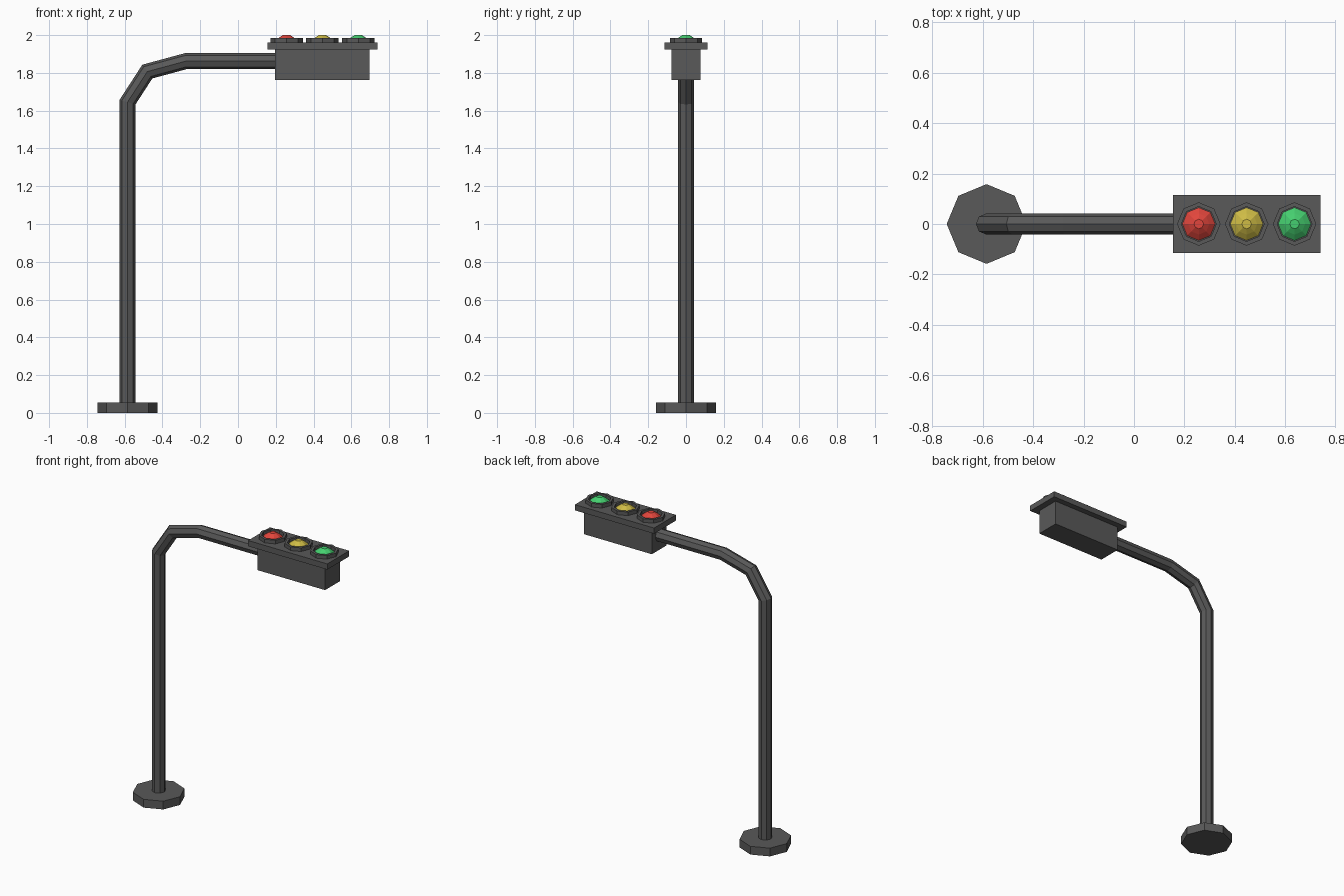
import bpy, bmesh
from math import cos, sin, pi
from mathutils import Vector

if "Cube" in bpy.data.objects:
    bpy.data.objects.remove(bpy.data.objects["Cube"])


def material(name, rgb):
    m = bpy.data.materials.new(name)
    m.diffuse_color = (*rgb, 1)
    m.use_nodes = True
    m.node_tree.nodes["Principled BSDF"].inputs["Base Color"].default_value = m.diffuse_color
    return m


DARK = material("dark_grey", (0.10, 0.10, 0.10))
LENSES = [("red", 0.257, (0.75, 0.06, 0.045)),
          ("yellow", 0.447, (0.62, 0.50, 0.06)),
          ("green", 0.637, (0.06, 0.62, 0.16))]
SIDES = 8


def finish(name, bm, mat):
    bmesh.ops.recalc_face_normals(bm, faces=bm.faces)
    me = bpy.data.meshes.new(name)
    bm.to_mesh(me)
    bm.free()
    me.materials.append(mat)
    ob = bpy.data.objects.new(name, me)
    bpy.context.collection.objects.link(ob)
    return ob


def skin(name, rings, mat, closed=False):
    """Join successive octagonal rings of points; cap the ends unless closed."""
    bm = bmesh.new()
    loops = [[bm.verts.new(p) for p in ring] for ring in rings]
    pairs = list(zip(loops, loops[1:]))
    if closed:
        pairs.append((loops[-1], loops[0]))
    for a, b in pairs:
        for i in range(SIDES):
            j = (i + 1) % SIDES
            bm.faces.new((a[i], a[j], b[j], b[i]))
    if not closed:
        bm.faces.new(loops[0])
        bm.faces.new(loops[-1])
    return finish(name, bm, mat)


def lathe(name, x, profile, mat, closed=False):
    angles = [2 * pi * i / SIDES for i in range(SIDES)]
    return skin(name, [[(x + r * cos(a), r * sin(a), z) for a in angles]
                       for r, z in profile], mat, closed)


def sweep(name, path, radius, mat):
    """Mitred octagonal tube along a path in the XZ plane."""
    pts = [Vector((x, 0, z)) for x, z in path]
    dirs = [(b - a).normalized() for a, b in zip(pts, pts[1:])]
    rings = []
    for i, p in enumerate(pts):
        d0, d1 = dirs[max(i - 1, 0)], dirs[min(i, len(dirs) - 1)]
        t = (d0 + d1).normalized()
        n = Vector((-t.z, 0, t.x)) / t.dot(d0)
        rings.append([p + radius * (cos(2 * pi * k / SIDES) * n
                                    + sin(2 * pi * k / SIDES) * Vector((0, 1, 0)))
                      for k in range(SIDES)])
    return skin(name, rings, mat)


def box(name, lo, hi, mat):
    bm = bmesh.new()
    bmesh.ops.create_cube(bm, size=1)
    for v in bm.verts:
        v.co = [(a + b) / 2 + c * (b - a) for a, b, c in zip(lo, hi, v.co)]
    return finish(name, bm, mat)


# Foot and bent pole
lathe("base", -0.585, [(0.158, 0), (0.158, 0.055)], DARK)
sweep("pole", [(-0.585, 0.04), (-0.585, 1.645), (-0.48, 1.807),
               (-0.277, 1.862), (0.21, 1.862)], 0.042, DARK)

# Signal housing and its overhanging face plate
box("housing", (0.197, -0.078, 1.762), (0.697, 0.078, 1.93), DARK)
box("face_plate", (0.155, -0.115, 1.924), (0.739, 0.115, 1.962), DARK)

# Raised bezels with domed lenses inside
for colour, x, rgb in LENSES:
    lathe(colour + "_bezel", x, [(0.086, 1.958), (0.086, 1.986),
                                 (0.069, 1.986), (0.069, 1.958)], DARK, True)
    lathe(colour + "_lens", x, [(0.065, 1.958), (0.065, 1.966), (0.042, 1.985),
                                (0.019, 2.0)], material(colour, rgb))
